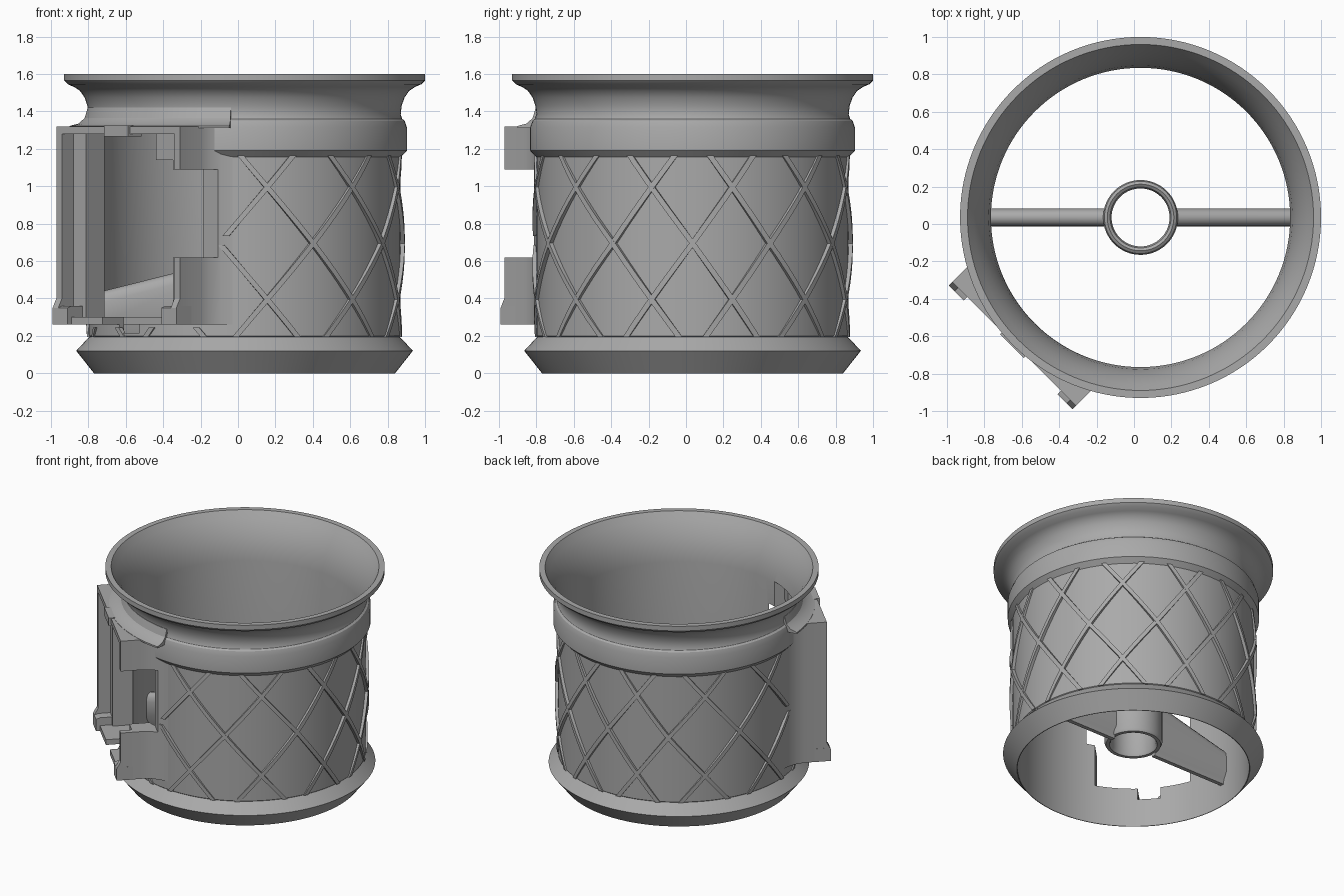
import bpy, bmesh, math
from mathutils import Matrix

if "Cube" in bpy.data.objects:
    bpy.data.objects.remove(bpy.data.objects["Cube"])

# Local frame: x runs along the bracket, -y points outward through the window
CENTRE = Matrix.Translation((0.035, 0.035, 0))
LOCAL = CENTRE @ Matrix.Rotation(math.radians(-45), 4, 'Z')

grey = bpy.data.materials.new("grey_plastic")
grey.diffuse_color = (0.4, 0.4, 0.4, 1)
grey.use_nodes = True
grey.node_tree.nodes["Principled BSDF"].inputs["Base Color"].default_value = grey.diffuse_color


def finish(bm, name, matrix=LOCAL, smooth=30):
    bmesh.ops.remove_doubles(bm, verts=bm.verts, dist=1e-5)
    bmesh.ops.recalc_face_normals(bm, faces=bm.faces)
    bm.transform(matrix)
    me = bpy.data.meshes.new(name)
    bm.to_mesh(me)
    bm.free()
    me.materials.append(grey)
    ob = bpy.data.objects.new(name, me)
    bpy.context.collection.objects.link(ob)
    if smooth:
        smooth_object(ob, smooth)
    return ob


def smooth_object(ob, angle=30):
    bpy.ops.object.select_all(action='DESELECT')
    ob.select_set(True)
    bpy.context.view_layer.objects.active = ob
    bpy.ops.object.shade_smooth_by_angle(angle=math.radians(angle))


def bridge(bm, rings, closed):
    # Skin a list of equal closed loops
    vs = [[bm.verts.new(p) for p in r] for r in rings]
    n = len(vs[0])
    pairs = list(zip(vs, vs[1:])) + ([(vs[-1], vs[0])] if closed else [])
    for a, b in pairs:
        for i in range(n):
            bm.faces.new((a[i], a[(i + 1) % n], b[(i + 1) % n], b[i]))
    if not closed:
        bm.faces.new(vs[0])
        bm.faces.new(vs[-1])


def polar(r, deg, z):
    a = math.radians(deg)
    return (r * math.sin(a), -r * math.cos(a), z)


def lathe(name, profile, matrix=LOCAL, start=0, end=360, steps=128):
    bm = bmesh.new()
    full = end - start == 360
    count = steps if full else steps + 1
    rings = [[polar(r, start + (end - start) * i / steps, z) for r, z in profile]
             for i in range(count)]
    bridge(bm, rings, full)
    return finish(bm, name, matrix)


def prism(name, outline, z0, z1):
    # outline in (along, outward)
    bm = bmesh.new()
    bridge(bm, [[(t, -n, z) for t, n in outline] for z in (z0, z1)], False)
    return finish(bm, name)


def box(name, t0, t1, n0, n1, z0, z1):
    return prism(name, [(t0, n0), (t1, n0), (t1, n1), (t0, n1)], z0, z1)


def cut(ob, cutters):
    for c in cutters:
        m = ob.modifiers.new("cut", 'BOOLEAN')
        m.operation, m.solver, m.object = 'DIFFERENCE', 'EXACT', c
        bpy.ops.object.select_all(action='DESELECT')
        ob.select_set(True)
        bpy.context.view_layer.objects.active = ob
        bpy.ops.object.modifier_apply(modifier=m.name)
    smooth_object(ob)


# Funnel body with flared rim, collar and bottom flange
body = lathe("body", [
    (0.805, 0), (0.90, 0.12), (0.83, 0.195), (0.835, 0.2), (0.835, 1.155),
    (0.868, 1.19), (0.868, 1.315), (0.856, 1.35), (0.843, 1.36), (0.835, 1.385),
    (0.84, 1.43), (0.856, 1.475), (0.88, 1.51), (0.91, 1.53), (0.945, 1.545),
    (0.965, 1.565), (0.965, 1.6), (0.925, 1.6), (0.892, 1.55), (0.86, 1.495),
    (0.833, 1.43), (0.812, 1.36), (0.80, 1.27), (0.80, 0)])

# Bracket block hugging the wall, with flared side fillets
side = [(0.545, 0.635), (0.505, 0.685), (0.478, 0.74), (0.467, 0.80), (0.467, 0.955)]
inner = [(0.82 * math.sin(math.radians(a)), 0.82 * math.cos(math.radians(a)))
         for a in range(-38, 39, 4)]
bracket = prism("bracket", side + [(-t, n) for t, n in reversed(side)] + inner, 0.26, 1.32)

# Window, frame recess, side slot and lower gap
window = box("window_cutter", -0.33, 0.33, 0.5, 1.2, 0.30, 1.28)
recess = box("recess_cutter", -0.425, 0.425, 0.87, 1.2, 0.30, 1.28)
gap = box("gap_cutter", -0.12, 0.04, 0.5, 1.2, 0.215, 0.4)
bm = bmesh.new()
loop = []
for ct, cz, a0 in ((0.60, 1.04, 0), (0.2, 1.04, 90), (0.2, 0.67, 180), (0.60, 0.67, 270)):
    for k in range(5):
        a = math.radians(a0 + k * 22.5)
        loop.append((ct + 0.05 * math.cos(a), cz + 0.05 * math.sin(a)))
bridge(bm, [[(t, -n, z) for t, z in loop] for n in (0.70, 1.2)], False)
slot = finish(bm, "slot_cutter")
cutters = [window, recess, slot, gap]
cut(body, [window, slot, gap])
cut(bracket, cutters)
for c in cutters:
    bpy.data.objects.remove(c)

# Fillet between bracket top and neck, top tab and inner stop
lathe("bracket_fillet", [(0.832, 1.31), (0.94, 1.31), (0.94, 1.322), (0.89, 1.335),
                         (0.858, 1.365), (0.842, 1.42), (0.832, 1.42)],
      start=-40, end=40, steps=24)
box("top_tab", -0.09, 0.09, 0.87, 0.972, 1.265, 1.325)
box("inner_stop", 0.2, 0.43, 0.80, 0.87, 1.14, 1.29)

# Feet with sloped tops
for s in (-1, 1):
    bm = bmesh.new()
    prof = [(0.87, 0.26), (0.983, 0.26), (0.983, 0.35), (0.955, 0.36), (0.87, 0.36)]
    bridge(bm, [[(s * t, -n, z) for n, z in prof] for t in (0.354, 0.468)], False)
    finish(bm, "bracket_foot")
    bm = bmesh.new()
    prof = [(0.95, 0.345), (0.983, 0.35), (0.955, 0.40), (0.95, 0.40)]
    bridge(bm, [[(s * t, -n, z) for n, z in prof] for t in (0.425, 0.468)], False)
    finish(bm, "foot_slope")

# Diagonal lattice ridges: crossings at mid height, angles measured from the bracket
half = [0, 36, 70.5, 105, 135, 164]
angles = half + [360 - a for a in reversed(half[1:])]


def lattice_angle(u):
    i = math.floor(u)
    turn, k = divmod(i, 11)
    a, b = angles[k], (angles + [360])[k + 1]
    return a + (b - a) * (u - i) + 360 * turn


STEPS = 20
bm = bmesh.new()
for i in range(11):
    for d in (-1, 1):
        run = []
        for k in range(STEPS + 1):
            z = 0.195 + 0.98 * k / STEPS
            deg = lattice_angle(i + d * (z - 0.695) / 0.6)
            off = abs((deg + 180) % 360 - 180)
            if off < 36 and z > 0.25:
                if len(run) > 1:
                    bridge(bm, run, False)
                run = []
                continue
            r = 0.843 + 0.014 * (1 - ((z - 0.69) / 0.5) ** 2)
            w = 1.2
            run.append([polar(0.82, deg - w, z), polar(r, deg - w, z),
                        polar(r, deg + w, z), polar(0.82, deg + w, z)])
        if len(run) > 1:
            bridge(bm, run, False)
finish(bm, "lattice_ridges")

# Central tube
lathe("centre_tube", [(0.165, 0.19), (0.19, 0.19), (0.20, 0.21), (0.20, 0.58), (0.193, 0.605),
                      (0.178, 0.615), (0.163, 0.605), (0.155, 0.58), (0.155, 0.21)],
      CENTRE, steps=64)

# Two struts joining tube and wall, rising toward the tube
for s in (-1, 1):
    bm = bmesh.new()
    rings = []
    for x, top in ((0.18, 0.585), (0.815, 0.425)):
        h = [(0.015, 0.165), (0.02, 0.2), (0.048, 0.25), (0.048, top - 0.06),
             (0.042, top - 0.03), (0.026, top - 0.008)]
        rings.append([(s * x, y, z) for y, z in h] + [(s * x, 0, top)]
                     + [(s * x, -y, z) for y, z in reversed(h)])
    bridge(bm, rings, False)
    finish(bm, "strut", CENTRE, 40)
